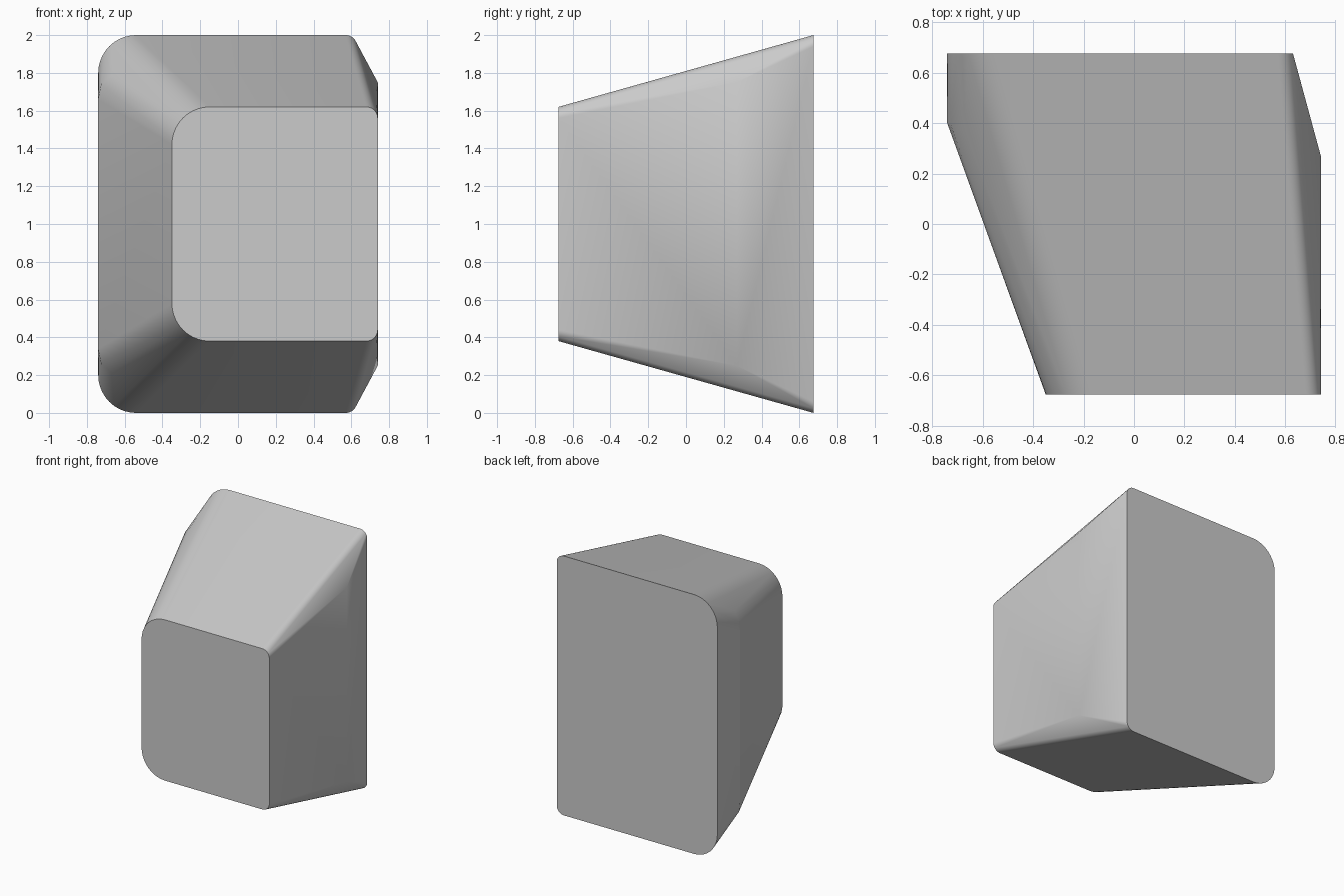
import bpy, bmesh
from math import sin, cos, pi, radians

if "Cube" in bpy.data.objects:
    bpy.data.objects.remove(bpy.data.objects["Cube"])

H = 1.0        # mid height, the body is mirrored about it
DEPTH = 0.675  # half depth
SEG = 10

def corner(x, z, r, side):
    """Quarter-round upper corner as (x, z) points; x, z is the sharp corner."""
    return [(x - side * r * (1 - cos(a)), z - r * (1 - sin(a)))
            for a in (pi / 2 * i / SEG for i in range(SEG + 1))]

points = []
# front panel outline
points += [(x, -DEPTH, z) for x, z in corner(-0.35, 1.62, 0.20, -1) + corner(0.74, 1.62, 0.06, 1)]
# back panel outline
points += [(x, DEPTH, z) for x, z in corner(-0.74, 2.0, 0.20, -1) + corner(0.63, 2.0, 0.06, 1)]
# vertical creases on the right and left sides
points += [(0.74, 0.27, 1.75)]
points += [(-0.74, 0.40, 1.66), (-0.725, 0.39, 1.735), (-0.67, 0.365, 1.79)]

# wrap a tight skin round the outlines
bm = bmesh.new()
for x, y, z in points:
    bm.verts.new((x, y, z))
    bm.verts.new((x, y, 2 * H - z))
hull = bmesh.ops.convex_hull(bm, input=bm.verts)
loose = list({v for v in hull["geom_interior"] + hull["geom_unused"]
              if isinstance(v, bmesh.types.BMVert)})
bmesh.ops.delete(bm, geom=loose, context='VERTS')
bmesh.ops.dissolve_limit(bm, angle_limit=radians(0.5), verts=bm.verts, edges=bm.edges)
bmesh.ops.recalc_face_normals(bm, faces=bm.faces)

mesh = bpy.data.meshes.new("tapered_block")
bm.to_mesh(mesh)
bm.free()
block = bpy.data.objects.new("tapered_block", mesh)
bpy.context.collection.objects.link(block)
bpy.context.view_layer.objects.active = block
block.select_set(True)
bpy.ops.object.shade_smooth_by_angle(angle=radians(13))
